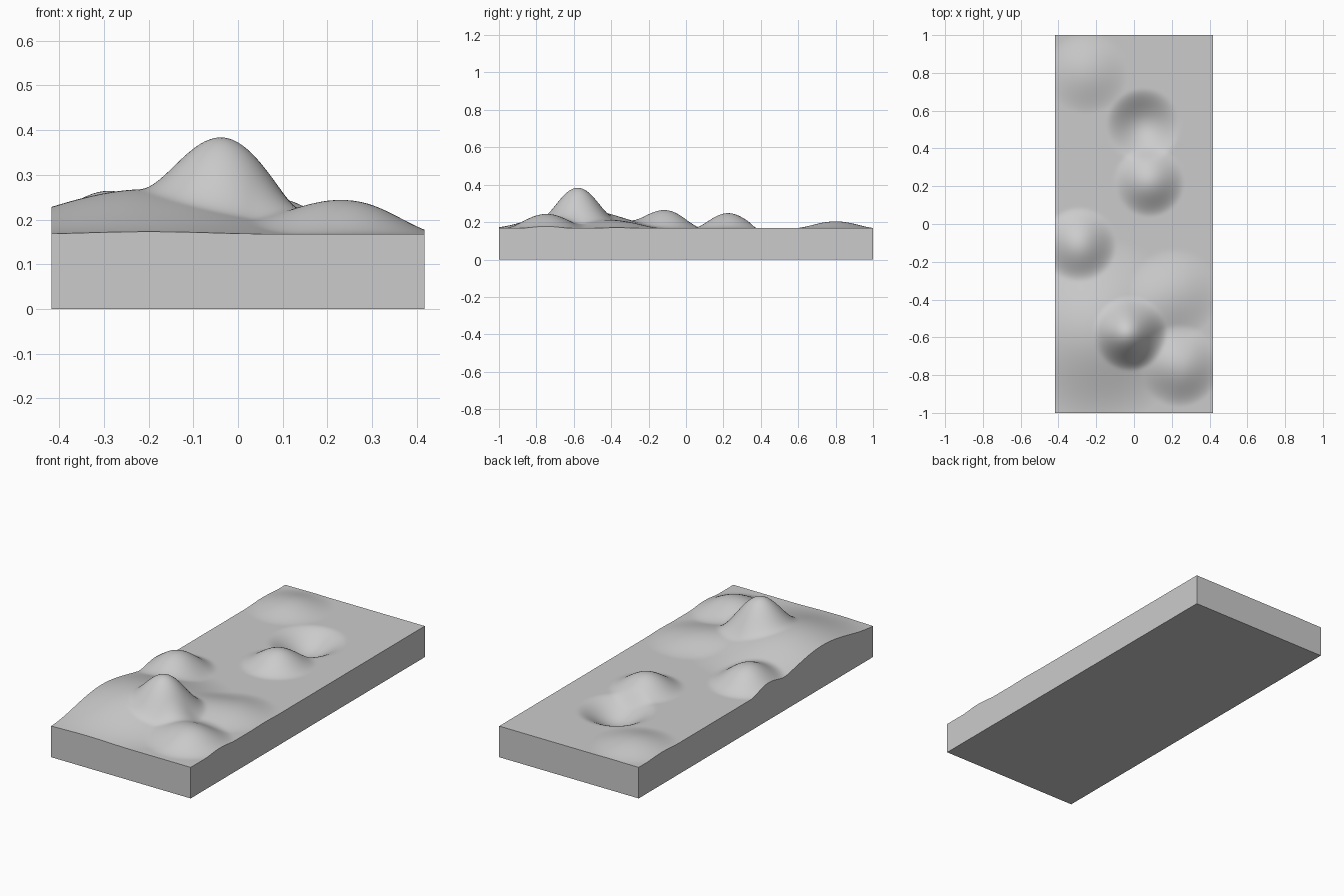
import bpy, bmesh, math
from mathutils import Vector

if "Cube" in bpy.data.objects:
    bpy.data.objects.remove(bpy.data.objects["Cube"])

HALF_X, HALF_Y, TOP = 0.417, 1.0, 0.168

# Sculpted features: centre x, centre y, radius, height
BUMPS = [
    (-0.02, -0.58, 0.20, 0.142),   # tall peak
    (0.24, -0.75, 0.22, 0.075),    # front right mound
    (0.21, -0.37, 0.24, 0.038),    # low right mound
    (-0.29, -0.11, 0.20, 0.095),   # left mound
    (0.08, 0.225, 0.19, 0.080),    # middle mound
    (0.05, 0.52, 0.20, -0.080),    # hollow
    (-0.25, 0.80, 0.22, 0.036),    # low back mound
]


def ground_height(x, y):
    z = TOP
    # broad swell under the peak
    d = math.hypot(x + 0.20, y + 0.57) / 0.5
    if d < 1:
        z += 0.05 * (1 + math.cos(math.pi * d))
    for cx, cy, r, h in BUMPS:
        d = math.hypot(x - cx, y - cy) / r
        if d < 1:
            z += h * (1 - d * d) ** 2
    return z


# Terrain surface
bm = bmesh.new()
bmesh.ops.create_grid(bm, x_segments=80, y_segments=192, size=1)
for v in bm.verts:
    x, y = v.co.x * HALF_X, v.co.y * HALF_Y
    v.co = Vector((x, y, ground_height(x, y)))

# Skirt walls down to the flat underside
rim = [e for e in bm.edges if e.is_boundary]
made = bmesh.ops.extrude_edge_only(bm, edges=rim)["geom"]
for v in made:
    if isinstance(v, bmesh.types.BMVert):
        v.co.z = 0
base_edges = [e for e in made if isinstance(e, bmesh.types.BMEdge) and e.is_boundary]
bmesh.ops.contextual_create(bm, geom=base_edges)
bmesh.ops.recalc_face_normals(bm, faces=bm.faces[:])

mesh = bpy.data.meshes.new("terrain_slab")
bm.to_mesh(mesh)
bm.free()
slab = bpy.data.objects.new("terrain_slab", mesh)
bpy.context.collection.objects.link(slab)

grey = bpy.data.materials.new("plain grey")
grey.diffuse_color = (0.6, 0.6, 0.6, 1)
grey.use_nodes = True
grey.node_tree.nodes["Principled BSDF"].inputs["Base Color"].default_value = grey.diffuse_color
mesh.materials.append(grey)

# Smooth hills, crisp slab edges
bpy.context.view_layer.objects.active = slab
slab.select_set(True)
bpy.ops.object.shade_smooth_by_angle(angle=math.radians(40))
